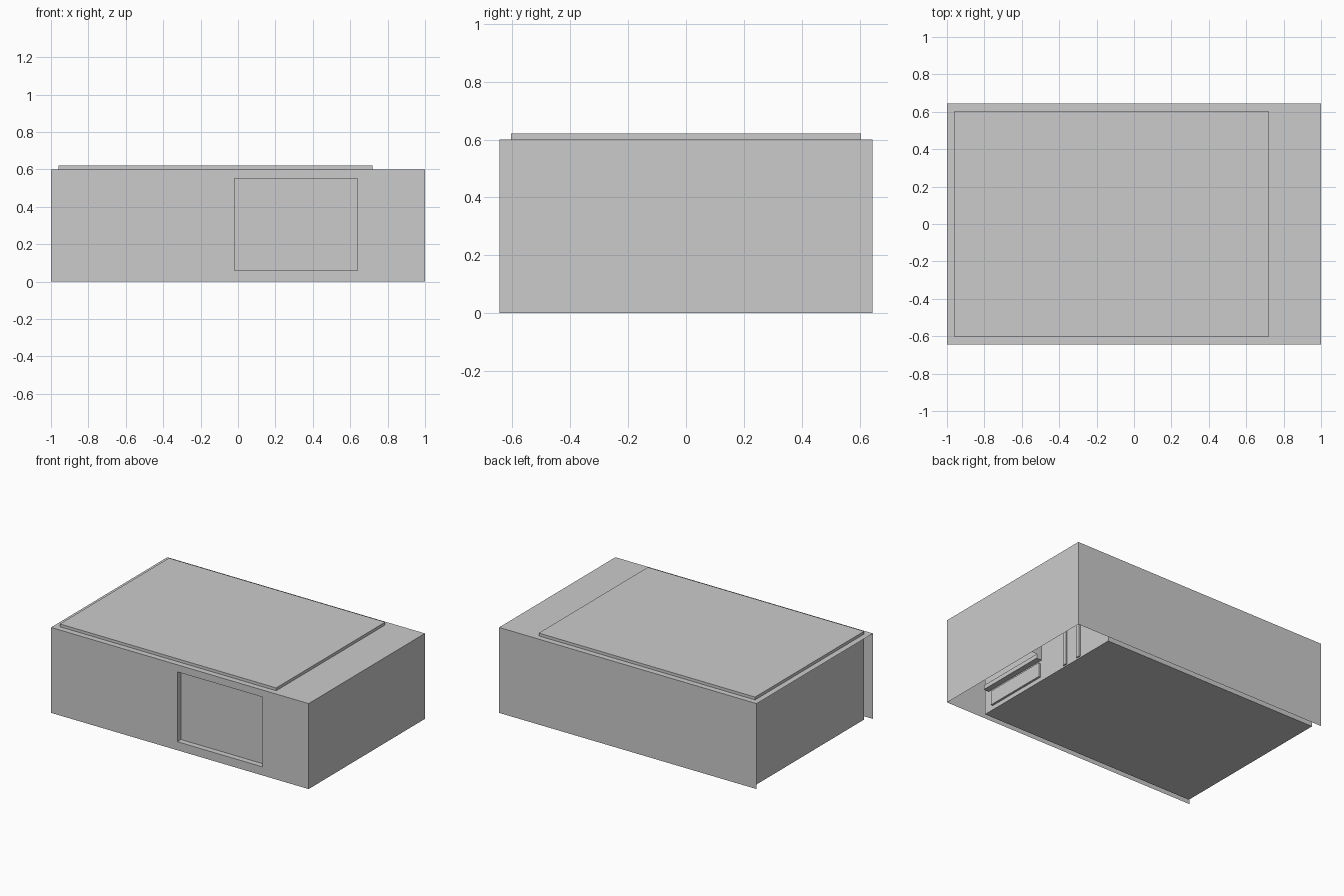
import bpy, bmesh

if "Cube" in bpy.data.objects:
    bpy.data.objects.remove(bpy.data.objects["Cube"])

def make_object(name, bm):
    mesh = bpy.data.meshes.new(name)
    bm.to_mesh(mesh)
    bm.free()
    ob = bpy.data.objects.new(name, mesh)
    bpy.context.collection.objects.link(ob)
    return ob

def add_box(bm, x0, x1, y0, y1, z0, z1):
    cube = bmesh.ops.create_cube(bm, size=1)
    for v in cube["verts"]:
        v.co = ((x0 + x1) / 2 + v.co.x * (x1 - x0),
                (y0 + y1) / 2 + v.co.y * (y1 - y0),
                (z0 + z1) / 2 + v.co.z * (z1 - z0))

def box(name, *ext):
    bm = bmesh.new()
    add_box(bm, *ext)
    return make_object(name, bm)

def sheet(name, *loops):
    bm = bmesh.new()
    for loop in loops:
        bm.faces.new([bm.verts.new(p) for p in loop])
    bmesh.ops.remove_doubles(bm, verts=bm.verts, dist=1e-5)
    return make_object(name, bm)

X, Y, H = 1.0, 0.645, 0.6          # outer cover
BX0, BX1, BY = -0.96, 0.72, 0.605  # inner block

# Thin cover, open at the left and below
sheet("cover_top", [(-X, -Y, H), (X, -Y, H), (X, Y, H), (-X, Y, H)])
sheet("cover_back", [(X, Y, 0), (-X, Y, 0), (-X, Y, H), (X, Y, H)])
sheet("cover_right", [(X, -Y, 0), (X, Y, 0), (X, Y, H), (X, -Y, H)])

# Front sheet with a window whose edges turn inward to the block
outer = [(-X, 0), (X, 0), (X, H), (-X, H)]
hole = [(-0.02, 0.06), (0.64, 0.06), (0.64, 0.55), (-0.02, 0.55)]
faces = []
for i in range(4):
    j = (i + 1) % 4
    (ax, az), (bx, bz) = outer[i], outer[j]
    (cx, cz), (dx, dz) = hole[j], hole[i]
    faces.append([(ax, -Y, az), (bx, -Y, bz), (cx, -Y, cz), (dx, -Y, dz)])
    faces.append([(dx, -Y, dz), (cx, -Y, cz), (cx, -BY, cz), (dx, -BY, dz)])
sheet("cover_front", *faces)

# Inner block rising through the cover, with a darker flush panel on top
bm = bmesh.new()
add_box(bm, BX0, BX1, -BY, BY, 0, 0.62)
bm.normal_update()
top = max(bm.faces, key=lambda f: f.calc_center_median().z)
bmesh.ops.inset_individual(bm, faces=[top], thickness=0.04)
top.material_index = 1
block = make_object("inner_block", bm)
for name, shade in (("light_grey", 0.8), ("dark_grey", 0.56)):
    mat = bpy.data.materials.new(name)
    mat.diffuse_color = (shade, shade, shade, 1)
    mat.use_nodes = True
    mat.node_tree.nodes["Principled BSDF"].inputs["Base Color"].default_value = mat.diffuse_color
    block.data.materials.append(mat)

# Fittings in the right-hand compartment
box("side_ledge", BX1, 0.76, -0.57, -0.05, 0.15, 0.18)
box("side_drawer", BX1, 0.735, -0.53, -0.06, 0.03, 0.13)
sheet("partition", [(BX1, -0.05, 0.18), (BX1, -0.05, H), (X, -0.05, H), (X, -0.05, 0.18)])
for i, y in enumerate((0.17, 0.30)):
    box(f"side_rib_{i + 1}", BX1, 0.73, y, y + 0.03, 0.01, H)
